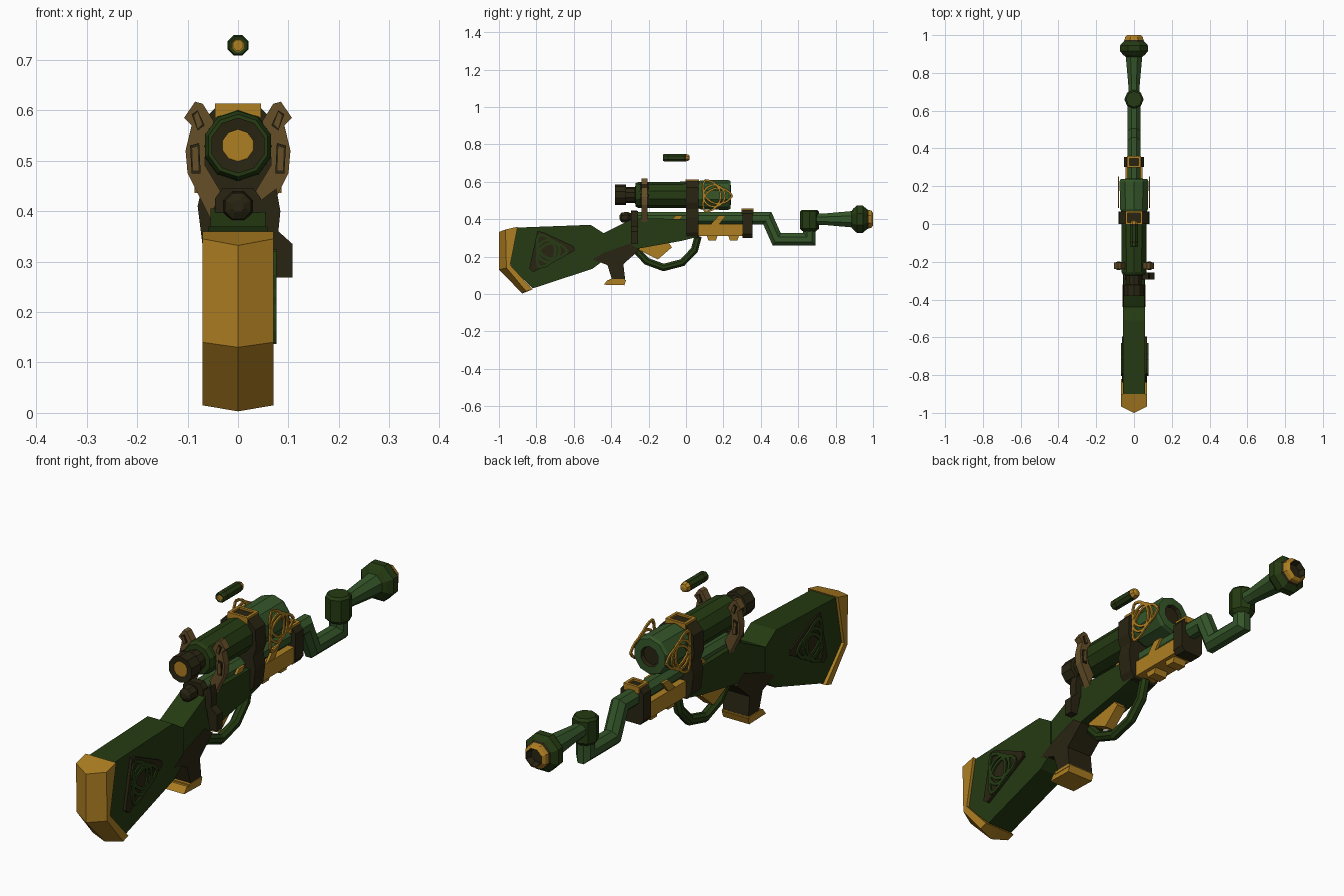
import bpy, bmesh, math
from mathutils import Vector

cube = bpy.data.objects.get("Cube")
if cube:
    bpy.data.objects.remove(cube)


def material(name, rgb):
    m = bpy.data.materials.new(name)
    m.use_nodes = True
    m.diffuse_color = (*rgb, 1)
    bsdf = next(n for n in m.node_tree.nodes if n.type == 'BSDF_PRINCIPLED')
    bsdf.inputs["Base Color"].default_value = (*rgb, 1)
    bsdf.inputs["Roughness"].default_value = 0.8
    return m


DARK = material("dark green", (0.018, 0.043, 0.006))
GREEN = material("mid green", (0.035, 0.092, 0.022))
UMBER = material("dark brown", (0.022, 0.018, 0.006))
BROWN = material("brown", (0.13, 0.078, 0.022))
GOLD = material("gold", (0.42, 0.21, 0.016))


def finish(name, bm, *mats):
    bmesh.ops.recalc_face_normals(bm, faces=bm.faces)
    me = bpy.data.meshes.new(name)
    bm.to_mesh(me)
    bm.free()
    for m in mats:
        me.materials.append(m)
    ob = bpy.data.objects.new(name, me)
    bpy.context.collection.objects.link(ob)
    return ob


def loft(name, rings, mat):
    """Bridge closed rings of points and cap both ends."""
    bm = bmesh.new()
    vs = [[bm.verts.new(p) for p in r] for r in rings]
    n = len(vs[0])
    for a, b in zip(vs, vs[1:]):
        for i in range(n):
            j = (i + 1) % n
            bm.faces.new((a[i], a[j], b[j], b[i]))
    bm.faces.new(vs[0])
    bm.faces.new(vs[-1])
    return finish(name, bm, mat)


def side_prism(name, yz, x0, x1, mat):
    return loft(name, [[(x, y, z) for y, z in yz] for x in (x0, x1)], mat)


def front_prism(name, xz, y0, y1, mat):
    return loft(name, [[(x, y, z) for x, z in xz] for y in (y0, y1)], mat)


def box(name, x0, x1, y0, y1, z0, z1, mat):
    return side_prism(name, [(y0, z0), (y1, z0), (y1, z1), (y0, z1)], x0, x1, mat)


def lathe(name, profile, zc, sides=8):
    """Profile of (y, radius, colour of the span that follows)."""
    bm = bmesh.new()
    mats = list(dict.fromkeys(p[2] for p in profile))
    rings = []
    for y, r, _ in profile:
        angles = [(i + .5) * math.tau / sides for i in range(sides)]
        rings.append([bm.verts.new((r * math.cos(a), y, zc + r * math.sin(a))) for a in angles])
    for a, b, p in zip(rings, rings[1:], profile):
        for i in range(sides):
            j = (i + 1) % sides
            bm.faces.new((a[i], a[j], b[j], b[i])).material_index = mats.index(p[2])
    bm.faces.new(rings[0]).material_index = mats.index(profile[0][2])
    bm.faces.new(rings[-1]).material_index = mats.index(profile[-1][2])
    return finish(name, bm, *mats)


def pipe(name, path, r, mat, sides=8):
    """Mitred tube along a path in the side plane."""
    pts = [Vector(p) for p in path]
    rings = []
    for i, p in enumerate(pts):
        a = (p - pts[max(i - 1, 0)]).normalized()
        b = (pts[min(i + 1, len(pts) - 1)] - p).normalized()
        t = (a + b).normalized()
        n = Vector((-t.y, t.x)) / max(t.dot(a), t.dot(b))
        ring = []
        for k in range(sides):
            ang = (k + .5) * math.tau / sides
            q = p + n * r * math.sin(ang)
            ring.append((r * math.cos(ang), q.x, q.y))
        rings.append(ring)
    return loft(name, rings, mat)


def knot(name, y, z, size, width, x0, x1, mat, turn=0):
    """Three interlaced half circles and a ring, as flat ribbons."""
    bm = bmesh.new()

    def ribbon(cy, cz, r, start, span, steps):
        rows = []
        for i in range(steps + 1):
            a = start + span * i / steps
            rows.append([bm.verts.new((x, cy + q * math.cos(a), cz + q * math.sin(a)))
                         for x, q in ((x0, r - width), (x0, r + width), (x1, r + width), (x1, r - width))])
        for a, b in zip(rows, rows[1:]):
            for i in range(4):
                j = (i + 1) % 4
                bm.faces.new((a[i], a[j], b[j], b[i]))
        bm.faces.new(rows[0])
        bm.faces.new(rows[-1])

    r = size / 1.155
    for k in range(3):
        a = turn + math.pi / 3 + k * math.tau / 3
        ribbon(y + .577 * r * math.cos(a), z + .577 * r * math.sin(a), r, a + math.pi / 2, math.pi, 12)
    ribbon(y, z, size * .6, 0, math.tau, 20)
    return finish(name, bm, mat)


# Stock and receiver body
side_prism("stock", [(-.91, .355), (-.51, .37), (-.44, .325), (-.44, .18), (-.5, .135), (-.82, .03), (-.94, .15)],
           -.058, .058, DARK)
side_prism("receiver", [(-.44, .325), (-.28, .405), (.06, .40), (.06, .305), (-.02, .285), (-.3, .235), (-.44, .18)],
           -.055, .055, DARK)

# Butt plate: ridged in the middle
inner = [(-.9, .36), (-.94, .155), (-.82, .025)]
edge = [(-.965, .345), (-.96, .14), (-.855, .015)]
ridge = [(-1, .332), (-1, .13), (-.875, .003)]
loft("butt_plate", [[(x, y, z) for y, z in inner + outer[::-1]]
                    for x, outer in ((-.07, edge), (0, ridge), (.07, edge))], GOLD)

# Triangular panels with interlaced ornament
panel = [(-.795, .335), (-.765, .332), (-.6, .255), (-.595, .232), (-.815, .118), (-.838, .135)]
for side, x in (("left", .07), ("right", -.064)):
    s = 1 if x > 0 else -1
    side_prism("stock_panel_" + side, panel, s * .05, x, UMBER)
    knot("stock_ornament_" + side, -.735, .23, .1, .007, x - s * .002, x + s * .006, DARK)

# Grip
side_prism("grip", [(-.5, .185), (-.42, .155), (-.395, .075), (-.325, .075), (-.335, .16), (-.25, .235), (-.3, .27), (-.44, .22)],
           -.059, .059, UMBER)
side_prism("grip_cap", [(-.42, .075), (-.44, .05), (-.33, .047), (-.32, .075)], -.06, .06, GOLD)
loft("grip_cap_trim", [[(x, y, z) for x, y in ((-.062, -.41), (.062, -.41), (.062, -.325), (-.062, -.325))]
                       for z in (.068, .08)], GOLD)

# Trigger and guard
side_prism("trigger", [(-.25, .235), (-.15, .185), (-.075, .25), (-.1, .285), (-.25, .26)], -.022, .022, GOLD)
pipe("trigger_guard", [(-.28, .25), (-.21, .175), (-.12, .142), (-.02, .168), (.045, .235), (.065, .31)], .021, DARK)

# Barrel, crank pipe and flared muzzle
pipe("barrel", [(-.27, .405), (.435, .405), (.485, .292), (.66, .292), (.66, .38)], .036, GREEN)
loft("vertical_joint", [[(r * math.cos(k * math.tau / 8), .66 + r * math.sin(k * math.tau / 8), z) for k in range(8)]
                        for z, r in ((.335, .035), (.35, .051), (.44, .051), (.45, .042))], DARK)
lathe("muzzle", [(.69, .032, GREEN), (.74, .033, GREEN), (.885, .047, DARK), (.895, .062, DARK), (.915, .08, DARK),
                 (.945, .08, DARK), (.965, .06, UMBER), (.975, .054, GOLD), (.99, .05, GOLD),
                 (1.0, .038, UMBER), (.975, .03, UMBER)], .4)

# Fore end with teeth and slanted trim
box("fore_end", -.046, .046, .06, .315, .31, .375, GOLD)
for i, y in enumerate((.11, .225)):
    side_prism(f"fore_end_tooth_{i}", [(y, .315), (y + .06, .315), (y + .05, .287), (y + .01, .287)], -.03, .03, GOLD)
for s in (-1, 1):
    for i, y in enumerate((-.1, .13)):
        side_prism(f"slanted_trim_{i}", [(y, .37), (y + .045, .37), (y + .085, .42), (y + .045, .42)],
                   s * .034, s * .044, GOLD)

# Clamping bands with framed tops
def symmetric(half):
    return half + [(-x, z) for x, z in half[::-1]]


front_prism("main_band", symmetric([(.045, .605), (.08, .57), (.083, .49), (.07, .455), (.08, .41), (.07, .33), (.05, .3)]),
            0, .066, UMBER)
front_prism("fore_band", symmetric([(.035, .45), (.052, .43), (.052, .32), (.038, .3)]), .303, .355, UMBER)


def top_frame(name, hx, y0, y1, z0, z1):
    t = .012
    box(name + "_front", -hx, hx, y0, y0 + t, z0, z1, GOLD)
    box(name + "_back", -hx, hx, y1 - t, y1, z0, z1, GOLD)
    for s in (-1, 1):
        box(name + "_side", s * hx, s * (hx - t), y0 + t, y1 - t, z0, z1, GOLD)


top_frame("main_frame", .046, -.003, .07, .585, .613)
top_frame("fore_frame", .036, .298, .36, .43, .458)

# Scope
lathe("scope", [(-.378, .03, GOLD), (-.377, .032, UMBER), (-.38, .055, UMBER), (-.322, .055, UMBER),
                (-.32, .042, UMBER), (-.272, .042, DARK), (-.27, .062, DARK), (-.255, .069, DARK),
                (.066, .071, GREEN), (.08, .078, GREEN), (.225, .08, GREEN), (.238, .074, GREEN),
                (.24, .042, UMBER), (.225, .038, UMBER)], .53, 10)

# Scope brackets and interlaced ornaments on both sides
bracket = [(.035, .44), (.065, .49), (.066, .53), (.048, .578), (.07, .613), (.085, .617),
           (.107, .585), (.092, .57), (.104, .52), (.1, .475), (.055, .385)]
inset_low = [(.074, .475), (.092, .475), (.095, .53), (.077, .535)]
inset_high = [(.066, .57), (.08, .56), (.092, .592), (.08, .6)]
for s, side in ((1, "left"), (-1, "right")):
    front_prism("scope_bracket_" + side, [(s * x, z) for x, z in bracket], -.237, -.205, BROWN)
    for shape in (inset_low, inset_high):
        front_prism("bracket_inset_" + side, [(s * x, z) for x, z in shape], -.242, -.2, UMBER)
        c = sum((Vector(p) for p in shape), Vector((0, 0))) / 4
        front_prism("bracket_inset_core_" + side, [(s * (c.x + (x - c.x) * .6), c.y + (z - c.y) * .8) for x, z in shape],
                    -.244, -.198, BROWN)
    knot("scope_ornament_" + side, .15, .525, .097, .005, s * .079, s * .086, GOLD)

# Bolt and its handle
lathe("bolt", [(-.355, .012, UMBER), (-.345, .028, UMBER), (-.31, .032, UMBER), (-.3, .024, UMBER), (-.25, .03, UMBER)], .41)
front_prism("bolt_collar", symmetric([(.03, .446), (.046, .425), (.046, .37)]), -.295, -.262, UMBER)
front_prism("bolt_handle", [(.03, .41), (.076, .445), (.084, .40), (.08, .36), (.108, .335), (.108, .268), (.075, .268),
                            (.06, .35), (.03, .37)], -.293, -.257, UMBER)

# Loose cartridge above the scope
lathe("cartridge", [(-.118, .011, GOLD), (-.12, .013, DARK), (-.122, .019, DARK), (-.115, .022, DARK), (-.1, .022, UMBER),
                    (-.09, .022, DARK), (-.01, .022, UMBER), (0, .022, GOLD), (.016, .016, GOLD), (.02, .008, GOLD)], .729)
